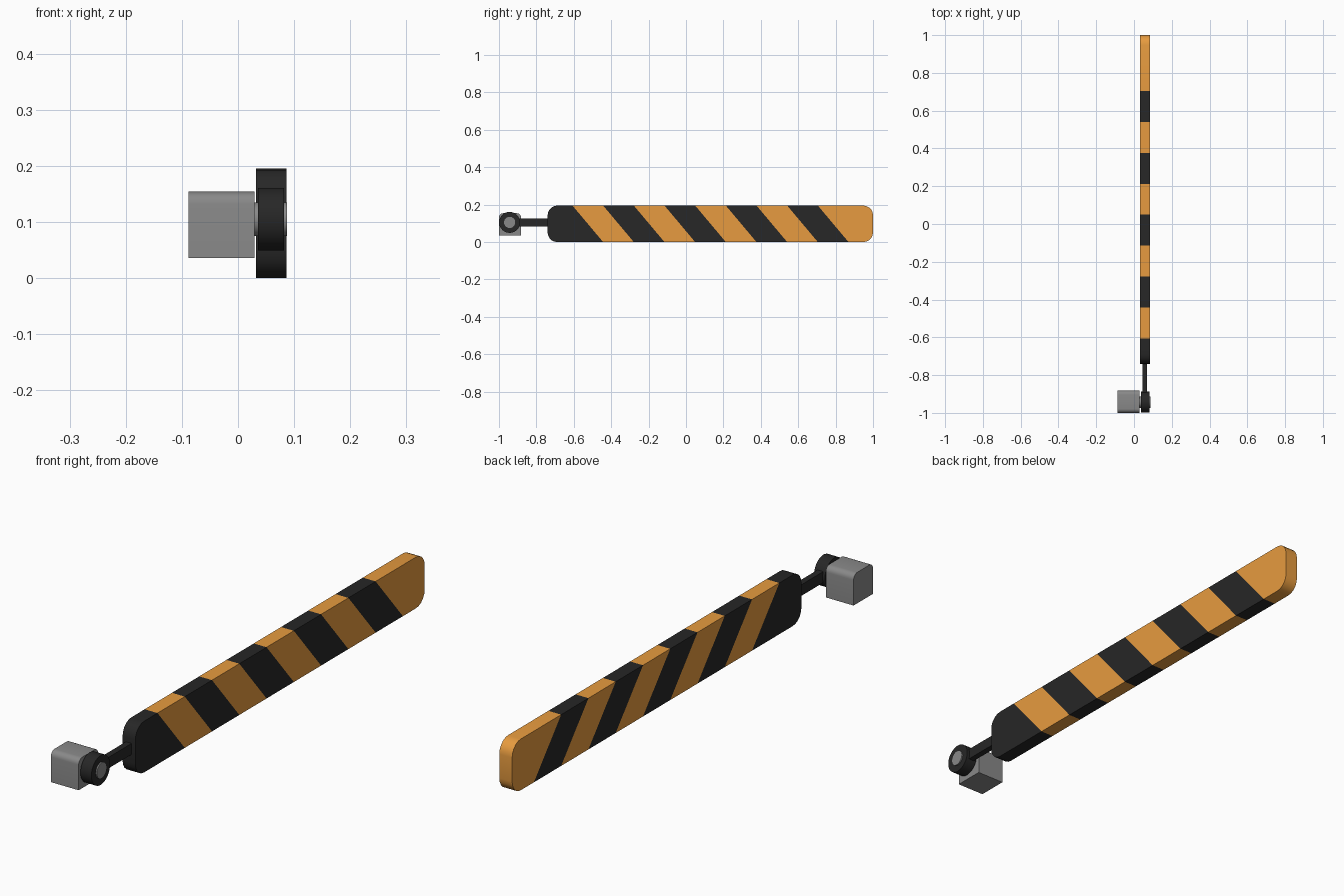
import bpy, bmesh, math
from mathutils import Vector, Matrix

if "Cube" in bpy.data.objects:
    bpy.data.objects.remove(bpy.data.objects["Cube"])


def material(name, rgb):
    m = bpy.data.materials.new(name)
    m.diffuse_color = (*rgb, 1)
    m.use_nodes = True
    m.node_tree.nodes["Principled BSDF"].inputs["Base Color"].default_value = m.diffuse_color
    return m


black = material("black_paint", (0.02, 0.02, 0.02))
orange = material("orange_paint", (0.8, 0.33, 0.05))
grey = material("grey_metal", (0.25, 0.25, 0.25))


def finish(name, bm, *mats):
    bmesh.ops.recalc_face_normals(bm, faces=bm.faces)
    me = bpy.data.meshes.new(name)
    bm.to_mesh(me)
    bm.free()
    ob = bpy.data.objects.new(name, me)
    bpy.context.collection.objects.link(ob)
    for m in mats:
        me.materials.append(m)
    bpy.ops.object.select_all(action='DESELECT')
    ob.select_set(True)
    bpy.context.view_layer.objects.active = ob
    bpy.ops.object.shade_smooth_by_angle(angle=math.radians(35))
    return ob


def box(lo, hi, radius=0, pick=None):
    """Box between two corners, rounding the x-running edges chosen by pick."""
    lo, hi = Vector(lo), Vector(hi)
    bm = bmesh.new()
    bmesh.ops.create_cube(bm, size=1, matrix=Matrix.Translation((lo + hi) / 2)
                          @ Matrix.Diagonal((*(hi - lo), 1)))
    if radius:
        edges = [e for e in bm.edges
                 if abs(e.verts[0].co.x - e.verts[1].co.x) > 1e-4
                 and pick(e.verts[0].co)]
        bmesh.ops.bevel(bm, geom=edges, offset=radius, segments=5,
                        profile=0.5, affect='EDGES')
    return bm


def disc(x0, x1, r, y, z):
    """Cylinder lying along x."""
    bm = bmesh.new()
    bmesh.ops.create_cone(bm, cap_ends=True, segments=32, radius1=r, radius2=r,
                          depth=x1 - x0,
                          matrix=Matrix.Translation(((x0 + x1) / 2, y, z))
                          @ Matrix.Rotation(math.pi / 2, 4, 'Y'))
    return bm


# Striped barrier board, cut along slanted planes
H, STEP, START = 0.195, 0.164, -0.607
bm = box((0.032, -0.74, 0), (0.086, 1, H), 0.052, lambda c: True)
for k in range(9):
    bmesh.ops.bisect_plane(bm, geom=bm.verts[:] + bm.edges[:] + bm.faces[:],
                           plane_co=(0, START + k * STEP, H),
                           plane_no=(0, H, STEP))
for f in bm.faces:
    c = f.calc_center_median()
    i = math.floor((c.y - STEP * (1 - c.z / H) - START) / STEP)
    f.material_index = 1 if i >= 8 or (i >= 0 and i % 2 == 0) else 0
finish("striped_board", bm, black, orange)

# Arm joining board to hub
HY, HZ = -0.943, 0.105
finish("arm", box((0.046, -0.90, HZ - 0.021), (0.07, -0.73, HZ + 0.021)), black)

# Pivot hub and its pin
finish("pivot_hub", disc(0.036, 0.082, 0.056, HY, HZ), black)
finish("pivot_pin", disc(0.02, 0.087, 0.03, HY, HZ), grey)

# Motor block with rounded upper edges
finish("motor_block", box((-0.088, -1, 0.036), (0.029, -0.882, 0.154), 0.022,
                          lambda c: c.z > 0.1), grey)
